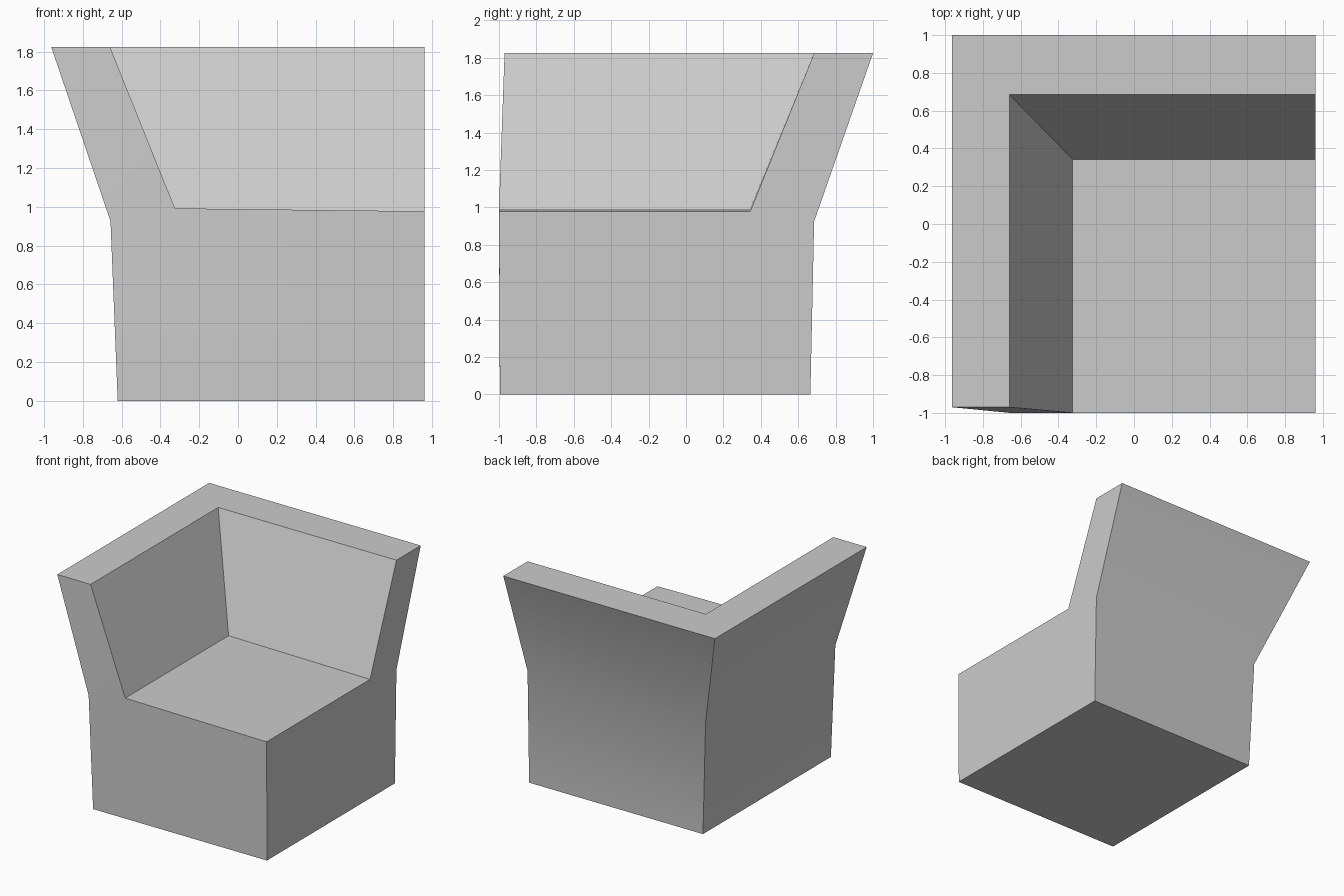
import bpy
import bmesh
import math

if "Cube" in bpy.data.objects:
    bpy.data.objects.remove(bpy.data.objects["Cube"])

SIDE = 0.96      # open right-hand end
FRONT = -1.0

# Wall section, from the outer base up, over the rim and down to the seat:
# arm x, back y, height, front y
SECTION = [
    (-0.62, 0.665, 0.0, -0.995),
    (-0.657, 0.685, 0.925, FRONT),
    (-0.963, 1.0, 1.825, -0.97),
    (-0.66, 0.685, 1.825, -0.97),
    (-0.325, 0.342, 0.992, FRONT),
]

upholstery = bpy.data.materials.new("Grey Upholstery")
upholstery.use_nodes = True
grey = (0.6, 0.6, 0.6, 1.0)
upholstery.diffuse_color = grey
upholstery.node_tree.nodes["Principled BSDF"].inputs["Base Color"].default_value = grey

bm = bmesh.new()

# Each section point follows the L of the arm and the back
rows = []
for x, y, z, front in SECTION:
    end_z = 0.977 if x > -0.5 else z
    path = [(x, front, z), (x, y, z), (SIDE, y, end_z)]
    rows.append([bm.verts.new(p) for p in path])

# Arm and back walls
for low, high in zip(rows, rows[1:]):
    for i in range(2):
        bm.faces.new((low[i], low[i + 1], high[i + 1], high[i]))

base, waist, rim_out, rim_in, seat = rows
seat_corner = bm.verts.new((SIDE, FRONT, 0.977))
base_corner = bm.verts.new((SIDE, SECTION[0][3], 0.0))

# Seat top and underside
bm.faces.new((*seat, seat_corner))
bm.faces.new((*base, base_corner))

# Front and side ends: wall above, seat block below
for end in (0, 2):
    bm.faces.new((waist[end], rim_out[end], rim_in[end], seat[end]))
    bm.faces.new((base[end], waist[end], seat[end], seat_corner, base_corner))

bmesh.ops.recalc_face_normals(bm, faces=bm.faces)

mesh = bpy.data.meshes.new("corner_seat")
bm.to_mesh(mesh)
bm.free()
mesh.materials.append(upholstery)
corner_seat = bpy.data.objects.new("corner_seat", mesh)
bpy.context.collection.objects.link(corner_seat)

# Soft bend at the waist, crisp corners elsewhere
bpy.ops.object.select_all(action="DESELECT")
corner_seat.select_set(True)
bpy.context.view_layer.objects.active = corner_seat
bpy.ops.object.shade_smooth_by_angle(angle=math.radians(30))
